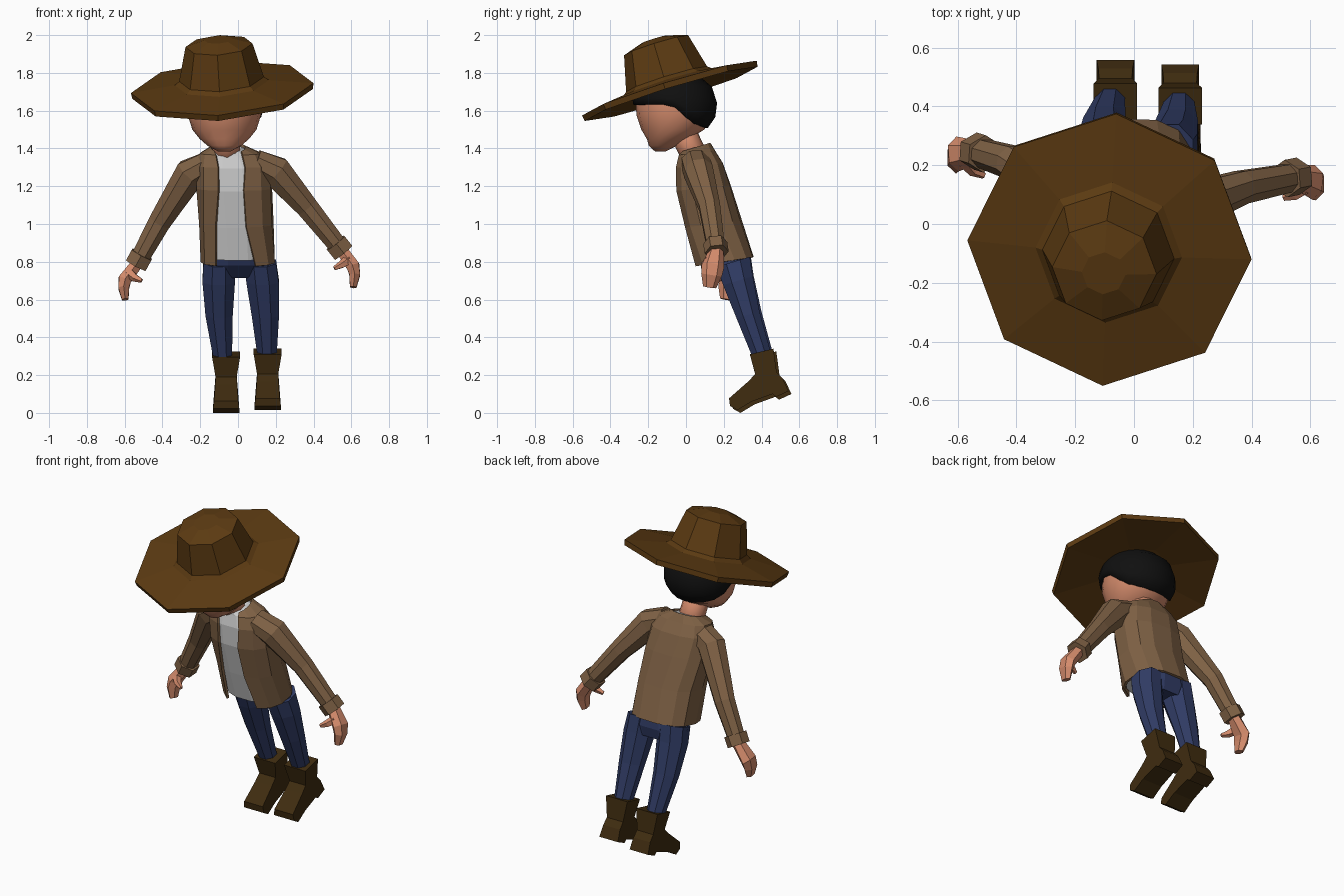
import bpy, bmesh, math
from mathutils import Vector

if "Cube" in bpy.data.objects:
    bpy.data.objects.remove(bpy.data.objects["Cube"])

V = Vector


def material(name, rgb):
    m = bpy.data.materials.new(name)
    m.diffuse_color = (*rgb, 1)
    m.use_nodes = True
    m.node_tree.nodes["Principled BSDF"].inputs["Base Color"].default_value = m.diffuse_color
    return m


HAT = material("hat brown", (.107, .043, .006))
JACKET = material("jacket tan", (.215, .122, .06))
SHIRT = material("shirt white", (.62, .62, .62))
JEANS = material("denim blue", (.03, .045, .13))
BOOT = material("boot brown", (.05, .025, .005))
SKIN = material("skin", (.66, .26, .15))
HAIR = material("hair black", (.005, .005, .005))


def loft(name, rings, mat, closed=True, cap=True):
    """Skin a list of equal-length rings."""
    bm = bmesh.new()
    vs = [[bm.verts.new(p) for p in r] for r in rings]
    n = len(rings[0])
    for a, b in zip(vs, vs[1:]):
        for i in range(n if closed else n - 1):
            j = (i + 1) % n
            bm.faces.new((a[i], a[j], b[j], b[i]))
    if cap:
        bm.faces.new(vs[0][::-1])
        bm.faces.new(vs[-1])
    bmesh.ops.recalc_face_normals(bm, faces=bm.faces)
    me = bpy.data.meshes.new(name)
    bm.to_mesh(me)
    bm.free()
    me.materials.append(mat)
    ob = bpy.data.objects.new(name, me)
    bpy.context.collection.objects.link(ob)
    return ob


def smooth(ob):
    for p in ob.data.polygons:
        p.use_smooth = True


def oval(c, rx, ry, n, tilt=0, a0=0, a1=2 * math.pi, power=1):
    """Level ring, optionally rising to the back by tilt and squared by power."""
    out = []
    for i in range(n):
        a = a0 + (a1 - a0) * i / (n if a1 - a0 > 6.28 else n - 1)
        x, y = (math.copysign(abs(f) ** power, f) for f in (math.cos(a), math.sin(a)))
        out.append(V((c[0] + rx * x, c[1] + ry * y, c[2] + tilt * ry * y)))
    return out


def tube(name, path, radii, mat, n=6):
    """Limb with rings square to the path; radii are (in front view, in depth)."""
    pts = [V(p) for p in path]
    rings = []
    for i, p in enumerate(pts):
        d = (pts[min(i + 1, len(pts) - 1)] - pts[max(i - 1, 0)]).normalized()
        s = V((0, 1, 0))
        s = (s - d * s.dot(d)).normalized()
        u = d.cross(s)
        ra, rb = radii[i]
        angs = [2 * math.pi * (k + .5) / n for k in range(n)]
        rings.append([p + u * ra * math.cos(a) + s * rb * math.sin(a) for a in angs])
    return loft(name, rings, mat)


def interp(table, t):
    if t <= table[0][0]:
        return table[0][1:]
    for a, b in zip(table, table[1:]):
        if t <= b[0]:
            f = (t - a[0]) / (b[0] - a[0])
            return [p + (q - p) * f for p, q in zip(a[1:], b[1:])]
    return table[-1][1:]


# Hat: eight-sided lathe on a tilted axis
nrm = V((-.075, -.31, 1)).normalized()
hx = V((1, 0, .075)).normalized()
hy = nrm.cross(hx)
centre = V((-.083, -.085, 1.71))
rings = []
for r, h in ((.2, .012), (.48, -.022), (.485, .01), (.25, .04), (.225, .06),
             (.178, .248), (.075, .28)):
    angs = [math.radians(45 * i - 4) for i in range(8)]
    rings.append([centre + nrm * h + (hx * math.cos(a) + hy * math.sin(a)) * r for a in angs])
loft("hat", rings, HAT)

# Head: z, centre y, half width, half depth
HEAD = [(1.385, -.135, .035, .03), (1.415, -.122, .09, .075), (1.45, -.095, .13, .112),
        (1.50, -.07, .17, .167), (1.58, -.06, .195, .203), (1.66, -.06, .197, .205),
        (1.73, -.065, .18, .185), (1.81, -.09, .125, .125)]
smooth(loft("head", [oval((-.072, cy, z), rx, ry, 16) for z, cy, rx, ry in HEAD], SKIN))
smooth(tube("neck", [(-.055, .06, 1.33), (-.065, .015, 1.42), (-.07, -.03, 1.52)],
            [(.077, .07)] * 3, SKIN, 10))

# Hair: shell over the head with a hairline dropping to the back
LINE = [(-1, 1.63), (-.1, 1.635), (.45, 1.54), (1, 1.508)]
rings = []
for k, grow in ((0, -.01), (0, .014), (.2, .02), (.45, .02), (.75, .016), (1, .005)):
    ring = []
    for i in range(20):
        a = 2 * math.pi * i / 20
        z0 = interp(LINE, math.sin(a))[0]
        z = z0 + (1.8 - z0) * k
        cy, rx, ry = interp(HEAD, z)
        ring.append(V((-.072 + (rx + grow) * math.cos(a), cy + (ry + grow) * math.sin(a), z)))
    rings.append(ring)
smooth(loft("hair", rings, HAIR, cap=False))

# Torso: centre, half width, half depth, rise to back, opening left and right
TORSO = [((0, .20, .80), .198, .16, .16, -.12, .095),
         ((-.008, .145, 1.0), .198, .152, .12, -.12, .045),
         ((-.02, .093, 1.19), .203, .146, .1, -.105, .032),
         ((-.03, .07, 1.31), .195, .128, .1, -.106, .04),
         ((-.04, .058, 1.375), .165, .10, .1, -.118, .025),
         ((-.052, .045, 1.405), .09, .085, .3, -.125, .018)]
rings = []
for c, rx, ry, tilt, xl, xr in TORSO:
    ends = []
    for x in (xr, xl):
        f = max(-1, min(1, (x - c[0]) / rx))
        ends.append(math.acos(math.copysign(abs(f) ** (1 / .8), f)))
    rings.append(oval(c, rx, ry, 12, tilt, -ends[0], 2 * math.pi - ends[1], .8))
coat = loft("jacket", rings, JACKET, closed=False, cap=False)
mod = coat.modifiers.new("thickness", 'SOLIDIFY')
mod.thickness = .015
mod.offset = -1
loft("shirt", [oval((c[0], c[1], c[2] + (.03 if i == 0 else -.005)), rx - .02, ry - .014, 14, tilt,
                    power=.8)
               for i, (c, rx, ry, tilt, _, _) in enumerate(TORSO)], SHIRT)

# Arms with turned cuffs, hands and thumbs
ARMS = {
    "right": ([(-.13, .06, 1.33), (-.25, .10, 1.27), (-.415, .21, 1.01), (-.53, .245, .80)],
              [(-.535, .245, .79), (-.60, .238, .705), (-.605, .225, .66), (-.597, .215, .60)],
              [(-.575, .215, .74), (-.545, .18, .715), (-.51, .165, .70)]),
    "left": ([(.09, .05, 1.33), (.20, .065, 1.28), (.365, .125, 1.09), (.545, .16, .865)],
             [(.55, .16, .86), (.61, .142, .775), (.618, .135, .73), (.61, .125, .665)],
             [(.585, .125, .81), (.55, .10, .785), (.51, .09, .765)])}
for side, (arm, hand, thumb) in ARMS.items():
    tube(side + "_sleeve", arm, [(.07, .08), (.088, .082), (.064, .06), (.052, .05)], JACKET, 8)
    end = V(arm[-1])
    d = (end - V(arm[-2])).normalized()
    tube(side + "_cuff", [end - d * .045, end + d * .02], [(.068, .064)] * 2, JACKET, 6)
    tube(side + "_hand", hand, [(.036, .04), (.04, .06), (.033, .055), (.02, .035)], SKIN)
    tube(side + "_thumb", thumb, [(.028, .026), (.022, .02), (.012, .012)], SKIN, 5)

# Jeans: hips and two legs
loft("hips", [oval((.005, .225, .86), .17, .12, 10), oval((.005, .25, .78), .192, .105, 10),
              oval((.008, .28, .715), .17, .06, 10)], JEANS)
LEGS = {"right": [(-.10, .255, .80), (-.102, .28, .70), (-.10, .338, .52), (-.08, .42, .28)],
        "left": [(.118, .25, .80), (.13, .275, .70), (.145, .328, .52), (.155, .41, .28)]}
for side, path in LEGS.items():
    sizes = [(.09, .095), (.093, .085), (.078, .066), (.052, .05)]
    loft(side + "_leg", [oval(p, rx, ry, 8, .3, math.pi / 8, 2 * math.pi + math.pi / 8 + 1e-6)
                         for p, (rx, ry) in zip(path, sizes)], JEANS)

# Boots: side profile (y, z, half width) tipped onto the toe
BOOTS = [(.35, .295, .074), (.475, .325, .074), (.492, .20, .056), (.525, .165, .058),
         (.555, .10, .064), (.49, .07, .064), (.47, .085, .064), (.36, .045, .068),
         (.285, 0, .07), (.245, .022, .07), (.24, .062, .064), (.34, .15, .058),
         (.378, .19, .056)]
for side, x, dy, dz in (("right", -.063, .003, 0), ("left", .157, -.012, .015)):
    loft(side + "_boot", [[V((x + s * w, y + dy, z + dz)) for y, z, w in BOOTS] for s in (-1, 1)], BOOT)
